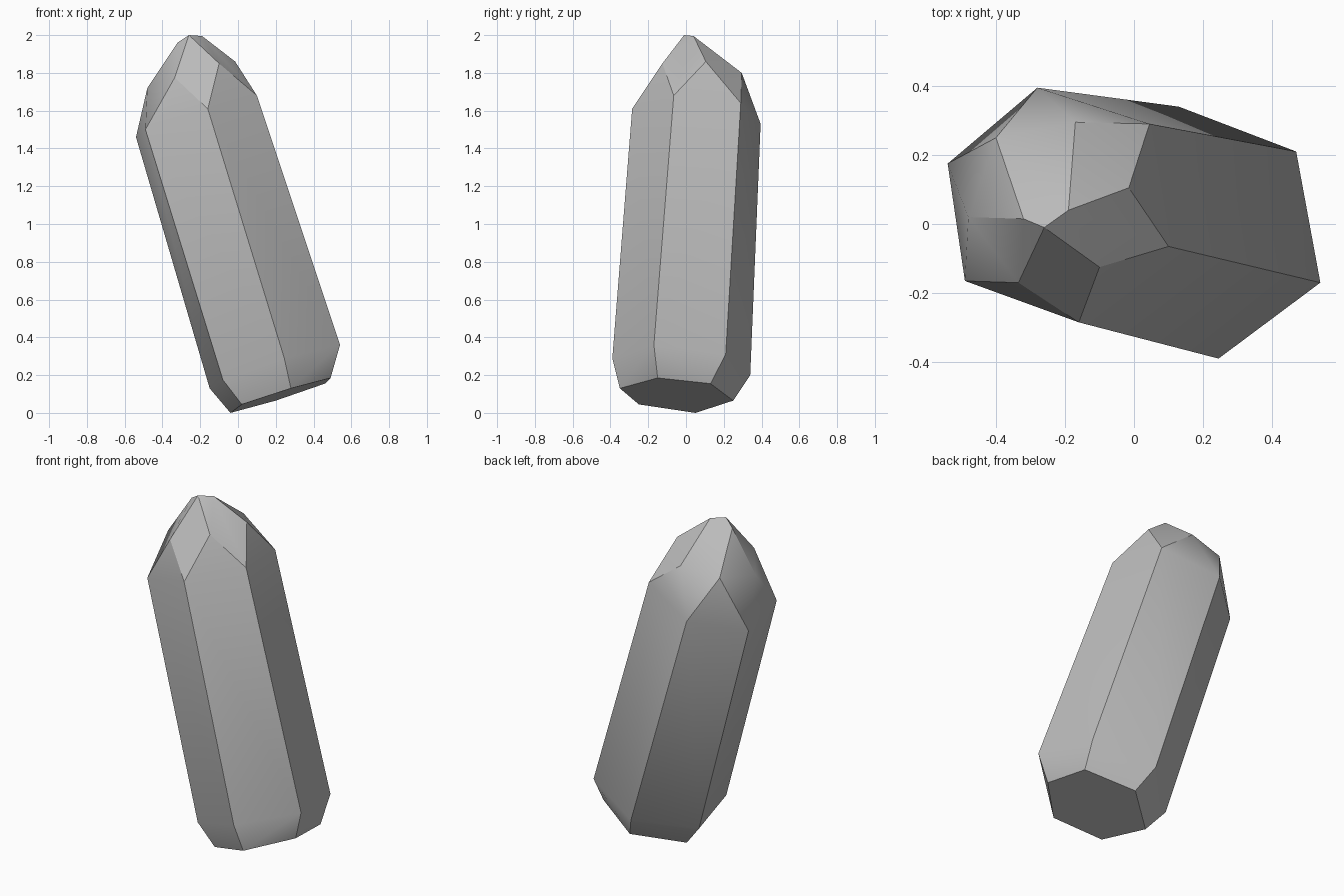
import bpy
import bmesh
import math

# Remove the default cube if the scene has one
default_cube = bpy.data.objects.get("Cube")
if default_cube:
    bpy.data.objects.remove(default_cube, do_unlink=True)


def flat_material(name, colour):
    material = bpy.data.materials.new(name)
    material.use_nodes = True
    material.diffuse_color = colour
    for node in material.node_tree.nodes:
        if node.type == "BSDF_PRINCIPLED":
            node.inputs["Base Color"].default_value = colour
    return material


def convex_stone(name, rings, material):
    """Wrap a stack of cross-section rings in one faceted convex skin."""
    bm = bmesh.new()
    for ring in rings:
        for point in ring:
            bm.verts.new(point)
    hull = bmesh.ops.convex_hull(bm, input=bm.verts)
    loose = [g for g in hull["geom_interior"] if isinstance(g, bmesh.types.BMVert)]
    bmesh.ops.delete(bm, geom=loose, context="VERTS")
    # Merge the nearly flat triangles into clean facets
    bmesh.ops.dissolve_limit(bm, angle_limit=math.radians(3),
                             verts=bm.verts, edges=bm.edges)
    bmesh.ops.recalc_face_normals(bm, faces=bm.faces)
    mesh = bpy.data.meshes.new(name)
    bm.to_mesh(mesh)
    bm.free()
    mesh.materials.append(material)
    stone = bpy.data.objects.new(name, mesh)
    bpy.context.collection.objects.link(stone)
    return stone


# Tilted hexagonal foot
foot_ring = [(.28, -.35, .13), (.49, -.15, .185), (.46, .13, .155),
             (.2, .25, .065), (-.04, .05, 0), (.02, -.25, .045)]

# Lower and upper ends of the leaning six-sided shaft
shaft_bottom = [(.245, -.39, .29), (.54, -.17, .36), (.47, .21, .31),
                (.13, .34, .2), (-.15, .09, .13), (-.08, -.27, .175)]
shaft_top = [(-.16, -.285, 1.61), (.1, -.065, 1.68), (.045, .29, 1.64),
             (-.28, .395, 1.53), (-.54, .175, 1.46), (-.49, -.165, 1.5)]

# Facets of the pointed tip
tip_ring = [(-.1, -.125, 1.85), (-.015, .105, 1.86), (-.17, .295, 1.8),
            (-.4, .25, 1.77), (-.48, .02, 1.72), (-.335, -.17, 1.775)]
tip_crown = [(-.26, -.01, 2), (-.19, .04, 1.995), (-.32, .015, 1.96)]

stone_grey = flat_material("stone_grey", (.5, .5, .5, 1))
crystal = convex_stone(
    "crystal", [foot_ring, shaft_bottom, shaft_top, tip_ring, tip_crown], stone_grey)

# Soft shading across shallow edges, crisp ridges elsewhere
bpy.ops.object.select_all(action="DESELECT")
crystal.select_set(True)
bpy.context.view_layer.objects.active = crystal
bpy.ops.object.shade_smooth_by_angle(angle=math.radians(30))
